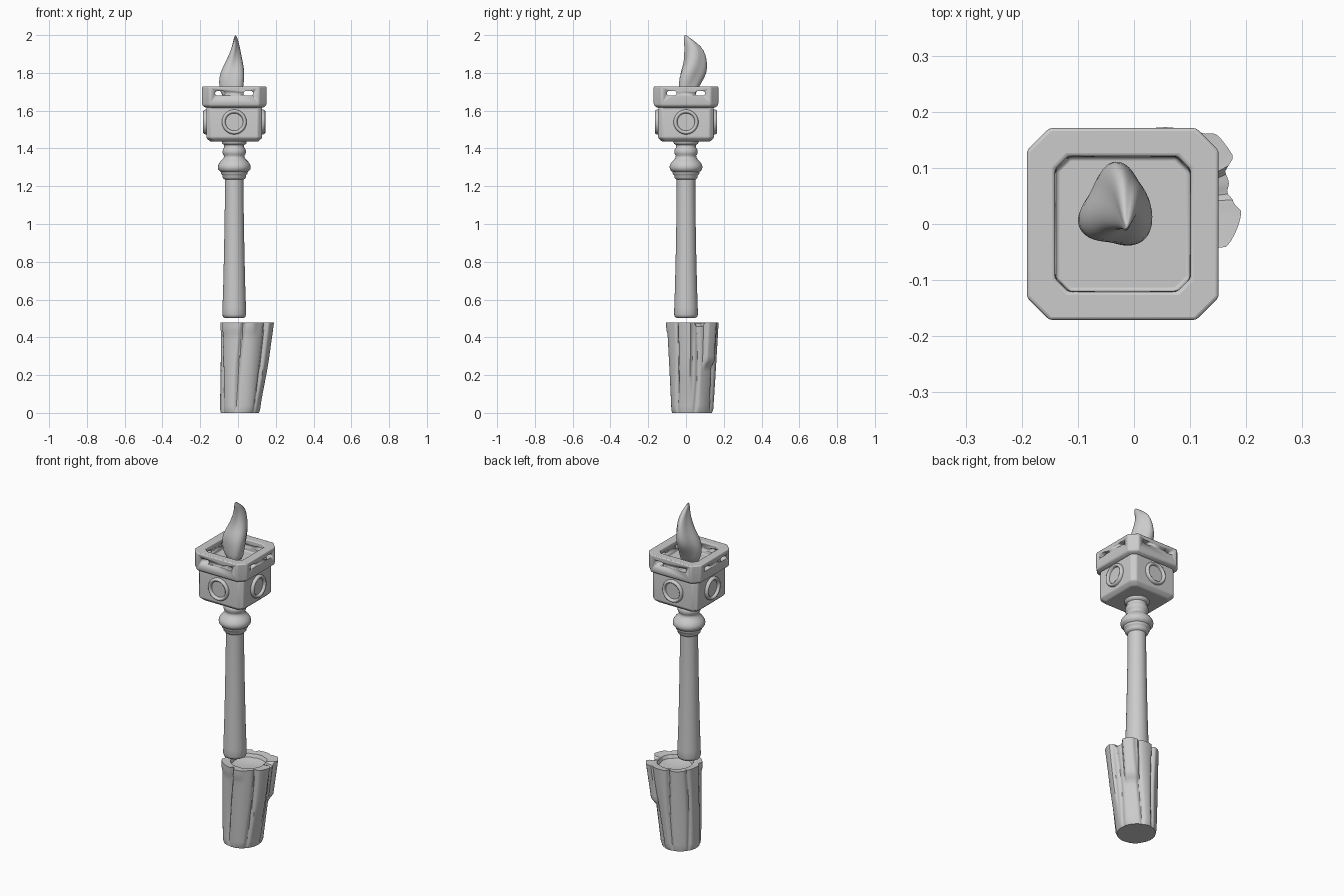
import bpy, bmesh, math
from math import sin, cos, pi, radians, exp

if "Cube" in bpy.data.objects:
    bpy.data.objects.remove(bpy.data.objects["Cube"])

CX, CY = -0.02, 0.0          # axis of the torch

grey = bpy.data.materials.new("stone_grey")
grey.diffuse_color = (0.6, 0.6, 0.6, 1)
grey.use_nodes = True
grey.node_tree.nodes["Principled BSDF"].inputs["Base Color"].default_value = grey.diffuse_color


def loft(name, rings, angle=40):
    """Skin a stack of equal-length rings and cap both ends."""
    bm = bmesh.new()
    vs = [[bm.verts.new(p) for p in r] for r in rings]
    n = len(rings[0])
    for a, b in zip(vs, vs[1:]):
        for i in range(n):
            j = (i + 1) % n
            bm.faces.new((a[i], a[j], b[j], b[i]))
    bm.faces.new(vs[0][::-1])
    bm.faces.new(vs[-1])
    bmesh.ops.recalc_face_normals(bm, faces=bm.faces)
    me = bpy.data.meshes.new(name)
    bm.to_mesh(me)
    bm.free()
    ob = bpy.data.objects.new(name, me)
    bpy.context.collection.objects.link(ob)
    me.materials.append(grey)
    smooth(ob, angle)
    return ob


def smooth(ob, angle):
    bpy.ops.object.select_all(action='DESELECT')
    bpy.context.view_layer.objects.active = ob
    ob.select_set(True)
    bpy.ops.object.shade_smooth_by_angle(angle=radians(angle))


def circle(r, z, n=48):
    return [(CX + r * cos(2 * pi * i / n), CY + r * sin(2 * pi * i / n), z) for i in range(n)]


def chamfered_square(h, c, z):
    k = h - c
    pts = [(h, -k), (h, k), (k, h), (-k, h), (-h, k), (-h, -k), (-k, -h), (k, -h)]
    return [(CX + x, CY + y, z) for x, y in pts]


def bevel(ob, w):
    m = ob.modifiers.new("bevel", 'BEVEL')
    m.width, m.segments, m.limit_method, m.angle_limit = w, 3, 'ANGLE', radians(25)


# Turned handle with collar and knob
profile = [(.050, .503), (.059, .508), (.063, .522), (.062, .56), (.058, .68), (.054, .85),
           (.051, 1.02), (.049, 1.15), (.049, 1.235), (.057, 1.24), (.062, 1.247), (.062, 1.257),
           (.067, 1.262), (.071, 1.268), (.071, 1.276), (.078, 1.281), (.085, 1.29), (.087, 1.302),
           (.084, 1.315), (.074, 1.33), (.062, 1.342), (.055, 1.352), (.054, 1.362),
           (.060, 1.37), (.062, 1.382), (.060, 1.395), (.053, 1.405), (.053, 1.418),
           (.062, 1.424), (.066, 1.432), (.066, 1.46)]
loft("handle", [circle(r, z) for r, z in profile], 50)

# Lantern box
box = loft("lantern_box", [chamfered_square(.127, .022, 1.436), chamfered_square(.148, .022, 1.456),
                           chamfered_square(.148, .022, 1.60), chamfered_square(.143, .022, 1.635)], 30)
bevel(box, .006)

# Rim around the top, with a sunken floor
rim = loft("rim", [chamfered_square(h, c, z) for h, c, z in
                   [(.150, .03, 1.615), (.168, .038, 1.626), (.171, .04, 1.64), (.171, .04, 1.728),
                    (.121, .024, 1.728), (.119, .024, 1.66)]], 30)
bevel(rim, .006)


# Slots pierced through the rim
def slot_cutter(name, off, along_x):
    r, half, reach = .012, .014, .3
    outline = []
    for i in range(20):
        a = 2 * pi * i / 20 + pi / 40
        outline.append((off + r * cos(a) + (half if cos(a) > 0 else -half), 1.692 + r * sin(a)))
    rings = [[(CX + d, CY + u, z) if along_x else (CX + u, CY + d, z) for u, z in outline]
             for d in (-reach, reach)]
    c = loft(name, rings)
    c.hide_render = True
    c.hide_viewport = True
    return c


for k, (off, ax) in enumerate([(-.075, False), (.075, False), (-.075, True), (.075, True)]):
    m = rim.modifiers.new("slot", 'BOOLEAN')
    m.operation, m.solver = 'DIFFERENCE', 'EXACT'
    m.object = slot_cutter("slot_cutter_%d" % k, off, ax)

# Raised round ring on each side of the box
ring_profile = [(.066, .143), (.065, .155), (.061, .163), (.055, .165), (.050, .162), (.047, .155), (.046, .150)]
for k in range(4):
    t = k * pi / 2
    rings = []
    for r, d in ring_profile:
        ring = []
        for i in range(40):
            a = 2 * pi * i / 40
            u, z = r * cos(a), 1.54 + r * sin(a)
            ring.append((CX + d * cos(t) - u * sin(t), CY + d * sin(t) + u * cos(t), z))
        rings.append(ring)
    loft("side_ring_%d" % k, rings, 50)

# Curled flame: z, centre x, centre y, radius x, radius y
flame = [(1.65, -.022, .0, .042, .038), (1.70, -.030, .006, .060, .046), (1.75, -.033, .017, .066, .061),
         (1.80, -.031, .032, .064, .073), (1.85, -.024, .046, .048, .062), (1.90, -.018, .046, .032, .056),
         (1.94, -.014, .037, .021, .044), (1.97, -.013, .017, .013, .027), (1.99, -.013, .002, .007, .013),
         (2.0, -.013, -.004, .002, .004)]
rings = []
for z, x, y, rx, ry in flame:
    ring = []
    for i in range(36):
        a = 2 * pi * i / 36
        f = .97 + .13 * cos(3 * (a - 3.1 - (z - 1.65) * 4))
        ring.append((x + rx * f * cos(a), y + ry * f * sin(a), z))
    rings.append(ring)
fl = loft("flame", rings, 70)
sub = fl.modifiers.new("subsurf", 'SUBSURF')
sub.levels = sub.render_levels = 1

# Splintered wooden stump: planks split by wandering seams
SEAMS = [8, 62, 105, 150, 205, 262, 318]


def step(x, a, b):
    t = max(0, min(1, (x - a) / (b - a)))
    return t * t * (3 - 2 * t)


def stump_point(i, n, t, scale=1.0, z=None):
    deg = 360 * i / n
    f = 1.0
    for k, s in enumerate(SEAMS):
        d = (deg - s - 5 * sin(3 * t + 2 * k) + 180) % 360 - 180
        f -= (.07 + .05 * (k % 3) * t) * exp(-(d / 5) ** 2)
    f += .02 * sin(radians(deg * 5) + 2 * t)
    # short splinter at the back right, long one at the right
    f += .20 * step(deg, 24, 32) * (1 - step(deg, 58, 64)) * step(t, .50, .58)
    f += .10 * step(deg, 320, 328) * (1 - step(deg, 354, 360)) * step(t, .0, .6)
    # slight lip under the top edge
    f += .04 * step(t, .86, .92) * step(deg, 180, 200) * (1 - step(deg, 285, 300))
    if scale < 1:
        f = 1 + (f - 1) * .3
    a = radians(deg)
    x = .01 + .032 * t + (.105 + .029 * t) * f * scale * cos(a)
    y = .031 + .006 * t + (.110 + .026 * t) * f * scale * sin(a)
    top = .478 - .02 * step(deg, 2, 8) * (1 - step(deg, 22, 28))
    return (x, y, z if z is not None else t * top)


N = 144
rings = [[stump_point(i, N, 0, .96, 0) for i in range(N)]]
rings += [[stump_point(i, N, t / 24) for i in range(N)] for t in range(1, 25)]
rings += [[stump_point(i, N, 1, .70, .474) for i in range(N)],
          [stump_point(i, N, 1, .64, .455) for i in range(N)],
          [stump_point(i, N, 1, .30, .445) for i in range(N)]]
loft("stump", rings, 35)
